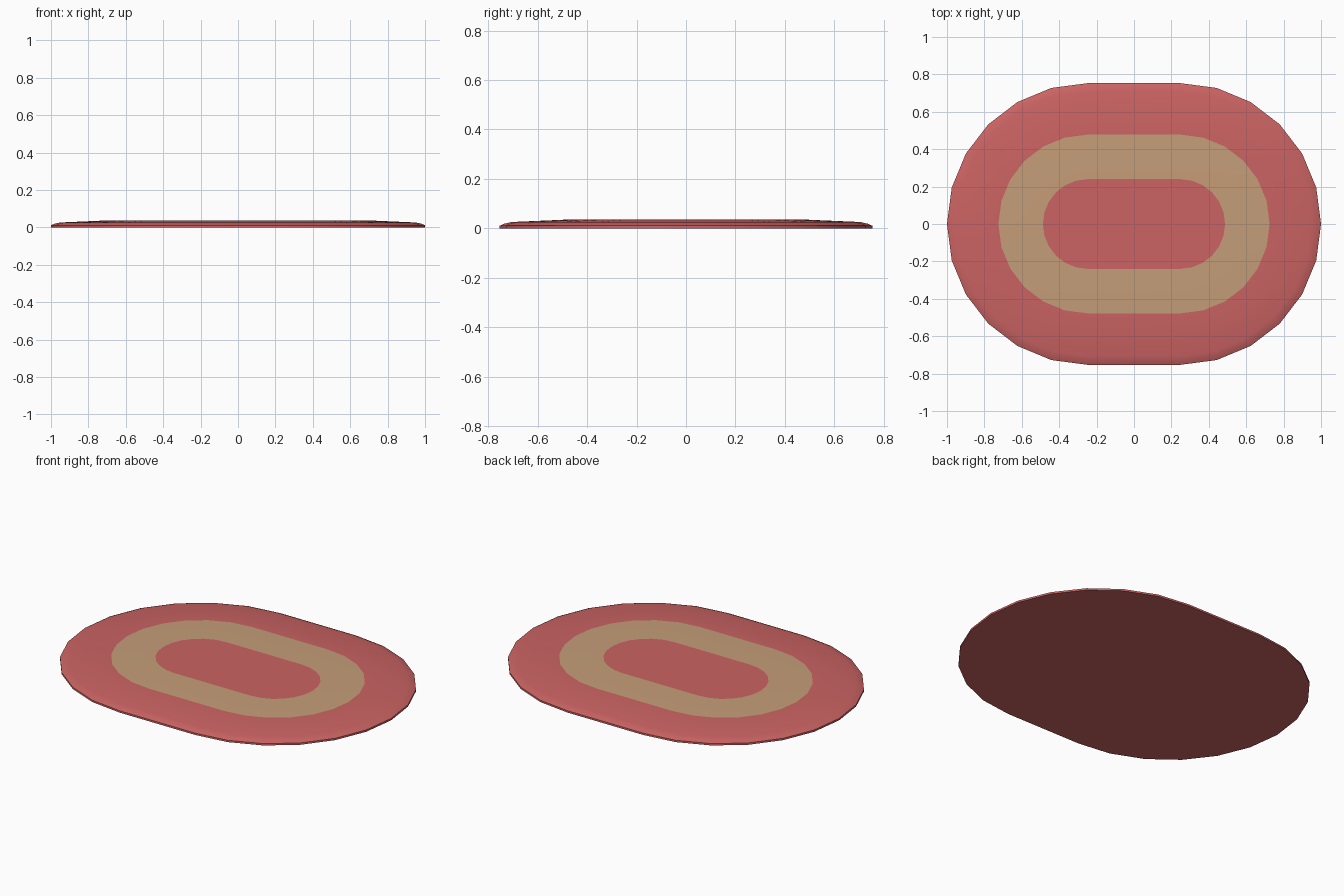
import bpy, bmesh, math

if "Cube" in bpy.data.objects:
    bpy.data.objects.remove(bpy.data.objects["Cube"])

def material(name, color):
    m = bpy.data.materials.new(name)
    m.diffuse_color = (*color, 1)
    m.use_nodes = True
    m.node_tree.nodes["Principled BSDF"].inputs["Base Color"].default_value = m.diffuse_color
    return m

red = material("rug red", (0.60, 0.125, 0.125))
tan = material("rug tan", (0.56, 0.34, 0.19))

HALF = 0.247   # half length of the straight sides
SEGS = 12      # segments per rounded end

def stadium(bm, r, z):
    """Ring of vertices: two half circles joined by straight sides."""
    ring = []
    for side, start in ((1, -90), (-1, 90)):
        for i in range(SEGS + 1):
            a = math.radians(start + 180 * i / SEGS)
            ring.append(bm.verts.new((side * HALF + r * math.cos(a), r * math.sin(a), z)))
    return ring

# Rug: concentric rings from the floor edge up to the flat centre
profile = [(0.753, 0.0), (0.753, 0.011), (0.735, 0.019), (0.705, 0.026),
           (0.478, 0.036), (0.24, 0.037)]
bm = bmesh.new()
rings = [stadium(bm, r, z) for r, z in profile]
n = len(rings[0])
for k, (lo, hi) in enumerate(zip(rings, rings[1:])):
    for i in range(n):
        j = (i + 1) % n
        f = bm.faces.new((lo[i], lo[j], hi[j], hi[i]))
        f.material_index = 1 if k == len(rings) - 2 else 0   # tan band
bm.faces.new(rings[-1])
bm.faces.new(rings[0][::-1])
bmesh.ops.recalc_face_normals(bm, faces=bm.faces)

mesh = bpy.data.meshes.new("rug")
bm.to_mesh(mesh)
bm.free()
mesh.materials.append(red)
mesh.materials.append(tan)
rug = bpy.data.objects.new("rug", mesh)
bpy.context.collection.objects.link(rug)
bpy.context.view_layer.objects.active = rug
rug.select_set(True)
bpy.ops.object.shade_smooth_by_angle(angle=math.radians(40))
